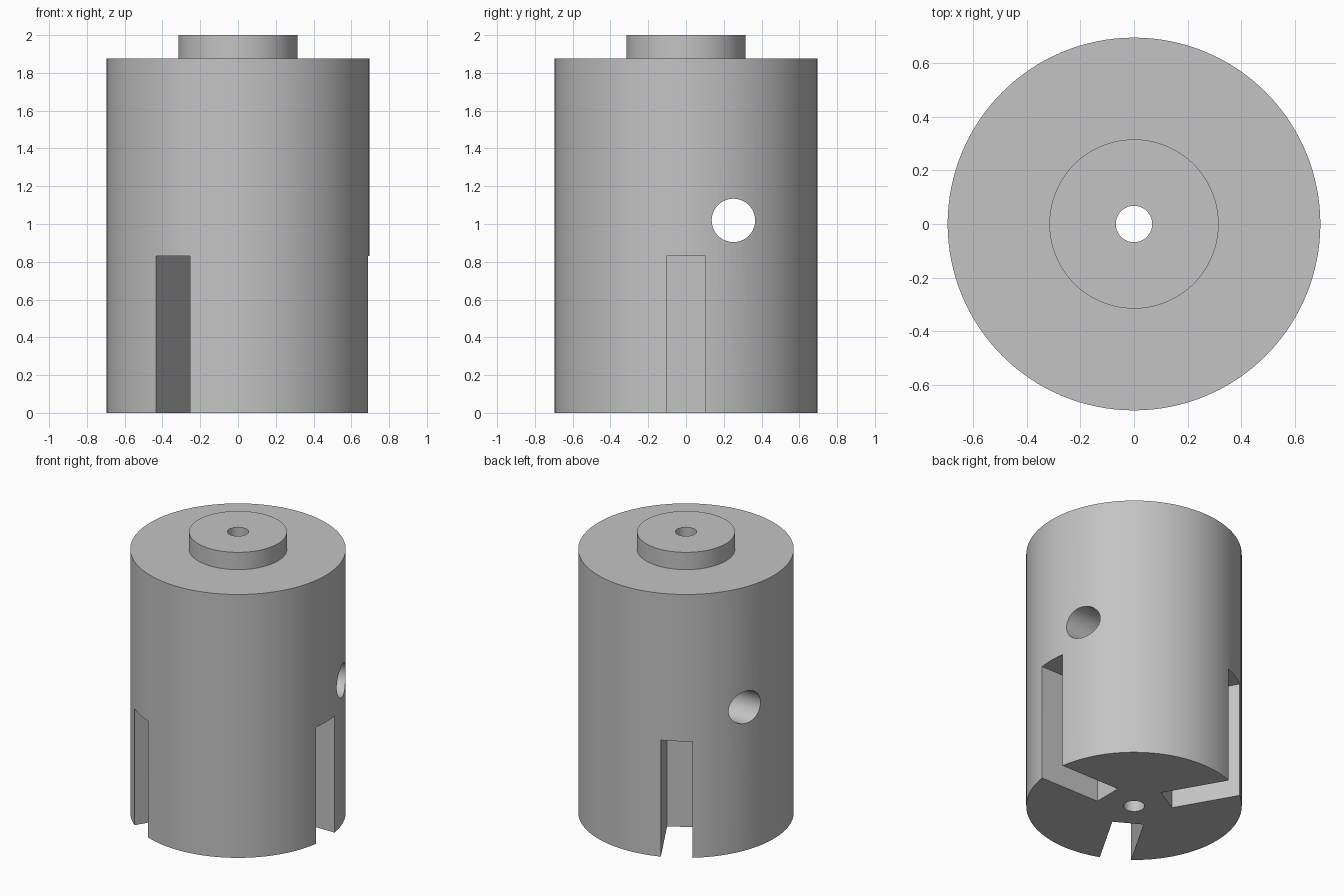
import bpy
from math import cos, sin, tau

if "Cube" in bpy.data.objects:
    bpy.data.objects.remove(bpy.data.objects["Cube"])

RADIUS, SHOULDER, TOP = 0.696, 1.877, 2.0
BOSS_RADIUS, BORE_RADIUS = 0.316, 0.068
SLOT_HEIGHT, SLOT_WIDTH, SLOT_INNER = 0.83, 0.206, 0.223
SEGMENTS = 128

grey = bpy.data.materials.new("plain_grey")
grey.use_nodes = True
colour = (0.55, 0.55, 0.55, 1)
grey.diffuse_color = colour
grey.node_tree.nodes["Principled BSDF"].inputs["Base Color"].default_value = colour


def lathe(name, profile):
    """Revolve a closed (radius, height) profile about z."""
    n = len(profile)
    verts = [(r * cos(tau * s / SEGMENTS), r * sin(tau * s / SEGMENTS), z)
             for s in range(SEGMENTS) for r, z in profile]
    faces = []
    for s in range(SEGMENTS):
        a, b = s * n, (s + 1) % SEGMENTS * n
        for i in range(n):
            j = (i + 1) % n
            faces.append((a + i, b + i, b + j, a + j))
    mesh = bpy.data.meshes.new(name)
    mesh.from_pydata(verts, [], faces)
    mesh.materials.append(grey)
    obj = bpy.data.objects.new(name, mesh)
    bpy.context.collection.objects.link(obj)
    return obj


def cut(target, cutter):
    """Subtract the cutter from the target and discard it."""
    cutter.hide_render = True
    cutter.data.materials.append(grey)
    mod = target.modifiers.new("cut", 'BOOLEAN')
    mod.operation, mod.solver, mod.object = 'DIFFERENCE', 'EXACT', cutter
    bpy.context.view_layer.objects.active = target
    bpy.ops.object.modifier_apply(modifier=mod.name)
    bpy.data.objects.remove(cutter)


# Bored cylinder with a raised boss on top
body = lathe("slotted_cylinder", [
    (BORE_RADIUS, 0), (RADIUS, 0), (RADIUS, SHOULDER),
    (BOSS_RADIUS, SHOULDER), (BOSS_RADIUS, TOP), (BORE_RADIUS, TOP)])

# Three radial slots, open at the bottom and the outer wall
for k in range(3):
    angle = tau * k / 3
    length, below = 0.8, 0.1
    mid = SLOT_INNER + length / 2
    bpy.ops.mesh.primitive_cube_add(
        size=1, location=(mid * cos(angle), mid * sin(angle), (SLOT_HEIGHT - below) / 2),
        rotation=(0, 0, angle))
    slot = bpy.context.object
    slot.scale = (length, SLOT_WIDTH, SLOT_HEIGHT + below)
    bpy.context.view_layer.update()
    cut(body, slot)

# Off-centre cross hole, straight through from side to side
bpy.ops.mesh.primitive_cylinder_add(
    vertices=64, radius=0.115, depth=2, location=(0, 0.251, 1.019), rotation=(0, tau / 4, 0))
cut(body, bpy.context.object)

# Smooth the round walls, keep the machined edges sharp
bpy.ops.object.select_all(action='DESELECT')
body.select_set(True)
bpy.context.view_layer.objects.active = body
bpy.ops.object.shade_smooth_by_angle(angle=0.5)
